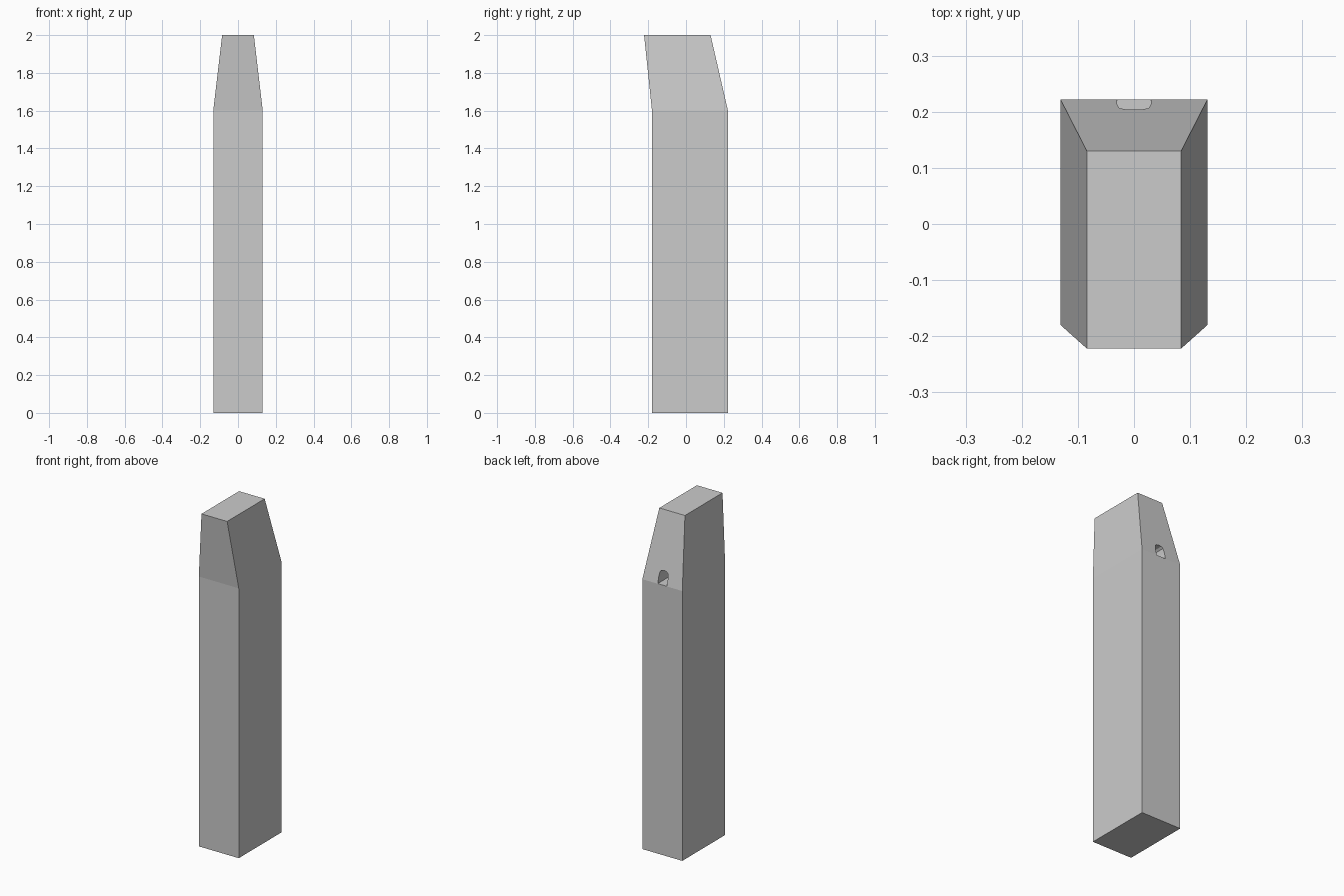
import bpy, bmesh

if "Cube" in bpy.data.objects:
    bpy.data.objects.remove(bpy.data.objects["Cube"])


def loft(name, rings):
    """Solid skinned through rings of matching points, capped at both ends."""
    bm = bmesh.new()
    loops = [[bm.verts.new(p) for p in ring] for ring in rings]
    n = len(loops[0])
    for a, b in zip(loops, loops[1:]):
        for i in range(n):
            j = (i + 1) % n
            bm.faces.new((a[i], a[j], b[j], b[i]))
    bm.faces.new(loops[0][::-1])
    bm.faces.new(loops[-1])
    bmesh.ops.recalc_face_normals(bm, faces=bm.faces)
    mesh = bpy.data.meshes.new(name)
    bm.to_mesh(mesh)
    bm.free()
    obj = bpy.data.objects.new(name, mesh)
    bpy.context.collection.objects.link(obj)
    return obj


def rect(hw, y0, y1, z):
    return [(-hw, y0, z), (hw, y0, z), (hw, y1, z), (-hw, y1, z)]


# Straight shaft with a tapered, forward-leaning head
pillar = loft("stone_pillar", [
    rect(0.131, -0.18, 0.222, 0),
    rect(0.131, -0.18, 0.222, 1.6),
    rect(0.084, -0.222, 0.13, 2.0),
])

# Arched niche cut into the back slope, just above the shoulder
half = [(0.03, 1.601), (0.03, 1.64), (0.026, 1.668), (0.015, 1.677)]
arch = half + [(0, 1.68)] + [(-x, z) for x, z in reversed(half)]
cutter = loft("niche_cutter", [[(x, y, z) for x, z in arch] for y in (0.10, 0.30)])
cutter.hide_render = True
cutter.hide_viewport = True

cut = pillar.modifiers.new("niche", 'BOOLEAN')
cut.operation = 'DIFFERENCE'
cut.solver = 'EXACT'
cut.object = cutter
